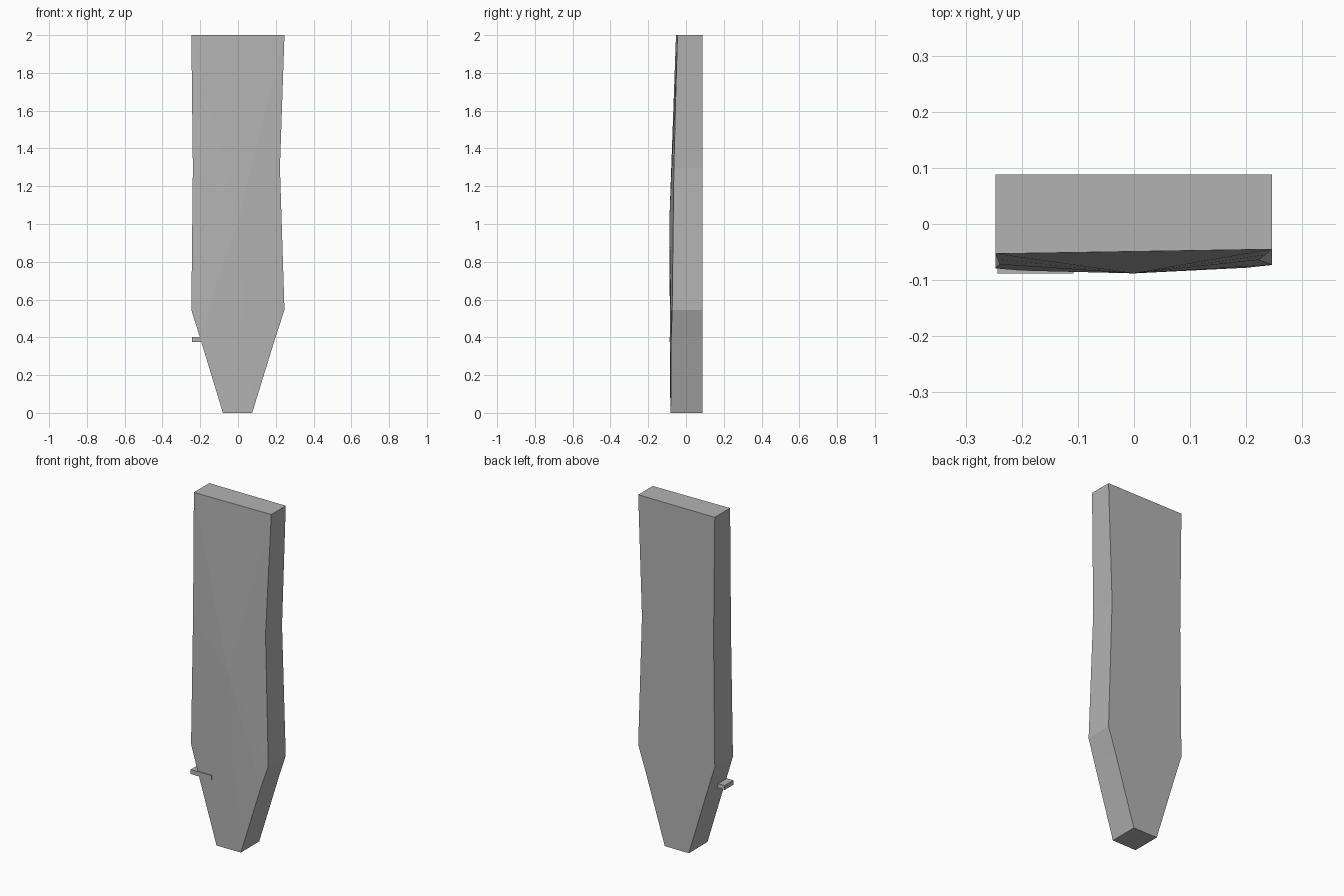
import bpy, bmesh

cube = bpy.data.objects.get("Cube")
if cube:
    bpy.data.objects.remove(cube, do_unlink=True)

# Single stone grey
grey = bpy.data.materials.new("stone_grey")
grey.use_nodes = True
colour = (0.45, 0.45, 0.45, 1)
grey.diffuse_color = colour
grey.node_tree.nodes["Principled BSDF"].inputs["Base Color"].default_value = colour


def finish(name, bm):
    bmesh.ops.recalc_face_normals(bm, faces=bm.faces)
    mesh = bpy.data.meshes.new(name)
    bm.to_mesh(mesh)
    bm.free()
    mesh.materials.append(grey)
    obj = bpy.data.objects.new(name, mesh)
    bpy.context.collection.objects.link(obj)
    return obj


# Slab outline: x, z and the front depth at each corner
outline = [
    (-0.08, 0, -0.083), (0.075, 0, -0.081), (0.2, 0.405, -0.078),
    (0.246, 0.545, -0.073), (0.222, 1.3, -0.064), (0.234, 1.65, -0.055),
    (0.246, 2, -0.045), (-0.247, 2, -0.053), (-0.243, 1.65, -0.063),
    (-0.239, 1.3, -0.072), (-0.247, 0.545, -0.079), (-0.203, 0.405, -0.083),
]
BACK = 0.088

# Slab: flat back, straight sides, front faceted towards a raised centre
bm = bmesh.new()
front = [bm.verts.new((x, y, z)) for x, z, y in outline]
back = [bm.verts.new((x, BACK, z)) for x, z, y in outline]
peak = bm.verts.new((0, -0.088, 1.02))
bm.faces.new(back)
for i in range(len(outline)):
    j = (i + 1) % len(outline)
    bm.faces.new((front[i], front[j], back[j], back[i]))
    bm.faces.new((front[i], front[j], peak))
finish("slab", bm)

# Small peg sticking out of one edge near the tip
bm = bmesh.new()
bmesh.ops.create_cube(bm, size=1)
bmesh.ops.scale(bm, vec=(0.135, 0.08, 0.026), verts=bm.verts)
bmesh.ops.translate(bm, vec=(-0.1755, -0.048, 0.388), verts=bm.verts)
finish("side_peg", bm)
